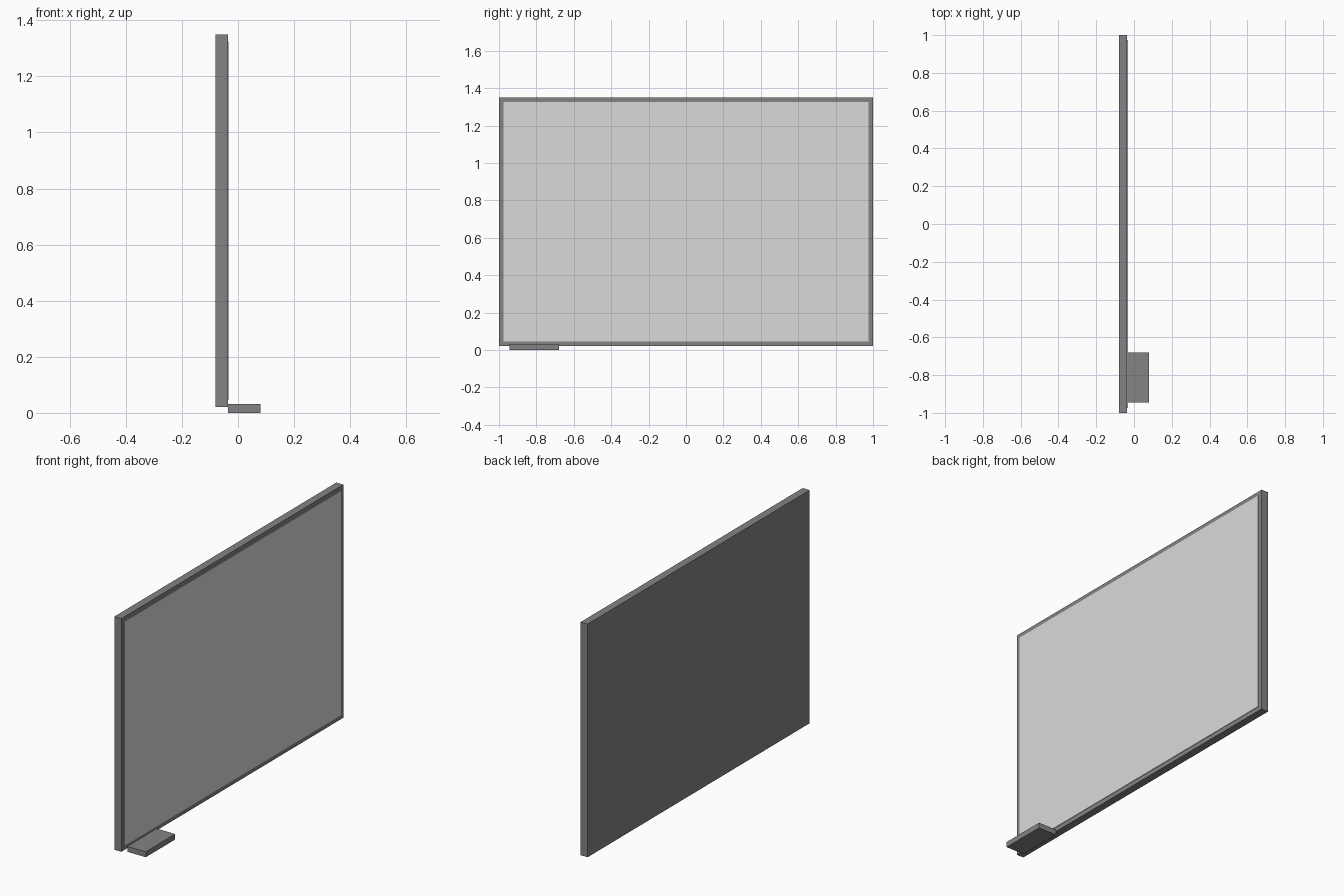
import bpy
import bmesh
from mathutils import Matrix, Vector

if "Cube" in bpy.data.objects:
    bpy.data.objects.remove(bpy.data.objects["Cube"])


def material(name, value):
    mat = bpy.data.materials.new(name)
    mat.diffuse_color = (value, value, value, 1)
    mat.use_nodes = True
    mat.node_tree.nodes["Principled BSDF"].inputs["Base Color"].default_value = mat.diffuse_color
    return mat


def box(name, low, high, mat):
    """Box between two opposite corners."""
    low, high = Vector(low), Vector(high)
    bm = bmesh.new()
    bmesh.ops.create_cube(bm, size=1, matrix=Matrix.Translation((low + high) / 2)
                          @ Matrix.Diagonal((*(high - low), 1)))
    mesh = bpy.data.meshes.new(name)
    bm.to_mesh(mesh)
    bm.free()
    mesh.materials.append(mat)
    obj = bpy.data.objects.new(name, mesh)
    bpy.context.collection.objects.link(obj)
    return obj


dark_grey = material("dark grey", 0.23)
light_grey = material("light grey", 0.7)

# Backing and border of the board
box("board_frame", (-0.08, -1, 0.021), (-0.036, 1, 1.35), dark_grey)
# Thin writing surface standing slightly proud of the frame
box("board_surface", (-0.038, -0.975, 0.046), (-0.033, 0.975, 1.325), light_grey)
# Small ledge at the lower left corner
box("pen_tray", (-0.036, -0.945, 0), (0.08, -0.68, 0.031), dark_grey)
